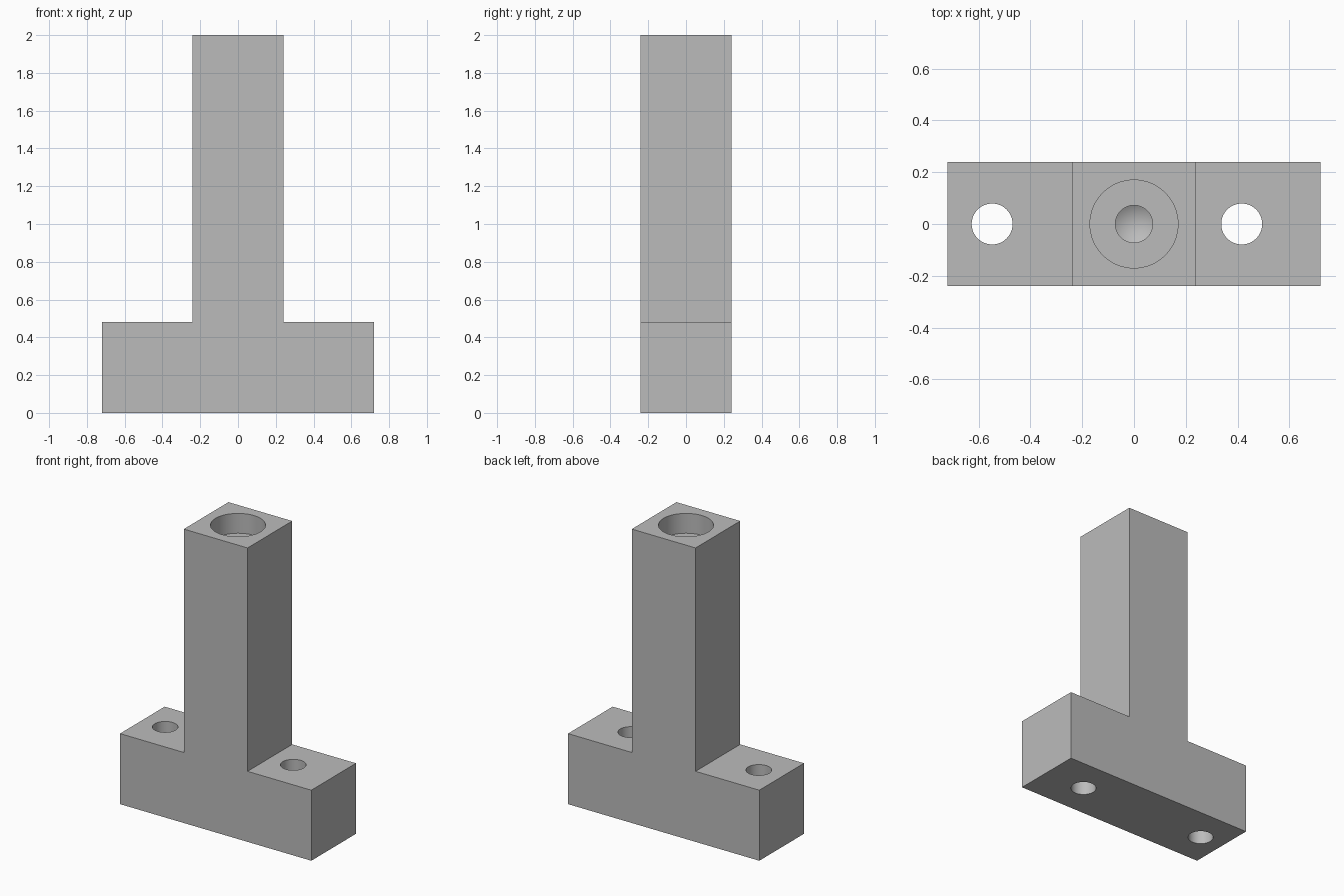
import bpy
import bmesh
import math

cube = bpy.data.objects.get("Cube")
if cube:
    bpy.data.objects.remove(cube, do_unlink=True)

HALF_W, HALF_D = 0.72, 0.24      # base half width, shared half depth
STEP, HEIGHT = 0.48, 2.0         # top of base, top of post
SIDES = 64

grey = bpy.data.materials.new("plain grey")
grey.use_nodes = True
colour = (0.5, 0.5, 0.5, 1)
grey.diffuse_color = colour
grey.node_tree.nodes["Principled BSDF"].inputs["Base Color"].default_value = colour


def add_object(name, bm):
    bmesh.ops.recalc_face_normals(bm, faces=bm.faces)
    mesh = bpy.data.meshes.new(name)
    bm.to_mesh(mesh)
    bm.free()
    mesh.materials.append(grey)
    obj = bpy.data.objects.new(name, mesh)
    bpy.context.collection.objects.link(obj)
    return obj


def turned_cutter(name, x, profile):
    """Revolve (radius, z) points about a vertical axis at x."""
    bm = bmesh.new()
    rings = []
    for r, z in profile:
        if r == 0:
            rings.append([bm.verts.new((x, 0, z))] * SIDES)
        else:
            angles = [math.tau * i / SIDES for i in range(SIDES)]
            rings.append([bm.verts.new((x + r * math.cos(a), r * math.sin(a), z))
                          for a in angles])
    for low, high in zip(rings, rings[1:]):
        for i in range(SIDES):
            j = (i + 1) % SIDES
            corners = dict.fromkeys((low[i], low[j], high[j], high[i]))
            bm.faces.new(list(corners))
    obj = add_object(name, bm)
    obj.hide_render = True
    return obj


# T-shaped body: mirrored half outline pushed through the depth
half = [(HALF_W, 0), (HALF_W, STEP), (HALF_D, STEP), (HALF_D, HEIGHT)]
outline = half + [(-x, z) for x, z in reversed(half)]
bm = bmesh.new()
front = bm.faces.new([bm.verts.new((x, -HALF_D, z)) for x, z in outline])
pushed = bmesh.ops.extrude_face_region(bm, geom=[front], use_keep_orig=True)
bmesh.ops.translate(bm, vec=(0, 2 * HALF_D, 0),
                    verts=[v for v in pushed["geom"] if isinstance(v, bmesh.types.BMVert)])
body = add_object("mounting_post", bm)

# Stepped blind bore with a drill-point end, and two through holes in the base
BORE, PILOT, BOLT = 0.17, 0.072, 0.079
floor, pilot_end = HEIGHT - 0.135, HEIGHT - 0.6
tip = pilot_end - PILOT * math.tan(math.radians(31))
over = HEIGHT + 0.1
cutters = [turned_cutter("post_bore_cutter", 0, [
    (0, tip), (PILOT, pilot_end), (PILOT, floor), (BORE, floor), (BORE, over), (0, over)])]
for side, x in (("right", -0.548), ("left", 0.416)):
    cutters.append(turned_cutter(side + "_bolt_hole_cutter", x, [
        (0, -0.1), (BOLT, -0.1), (BOLT, STEP + 0.1), (0, STEP + 0.1)]))

bpy.context.view_layer.objects.active = body
body.select_set(True)
for cutter in cutters:
    cut = body.modifiers.new(cutter.name, 'BOOLEAN')
    cut.operation = 'DIFFERENCE'
    cut.solver = 'EXACT'
    cut.object = cutter
    bpy.ops.object.modifier_apply(modifier=cut.name)
    bpy.data.objects.remove(cutter, do_unlink=True)

# Smooth hole walls, crisp edges
bpy.ops.object.shade_smooth_by_angle(angle=math.radians(25))
